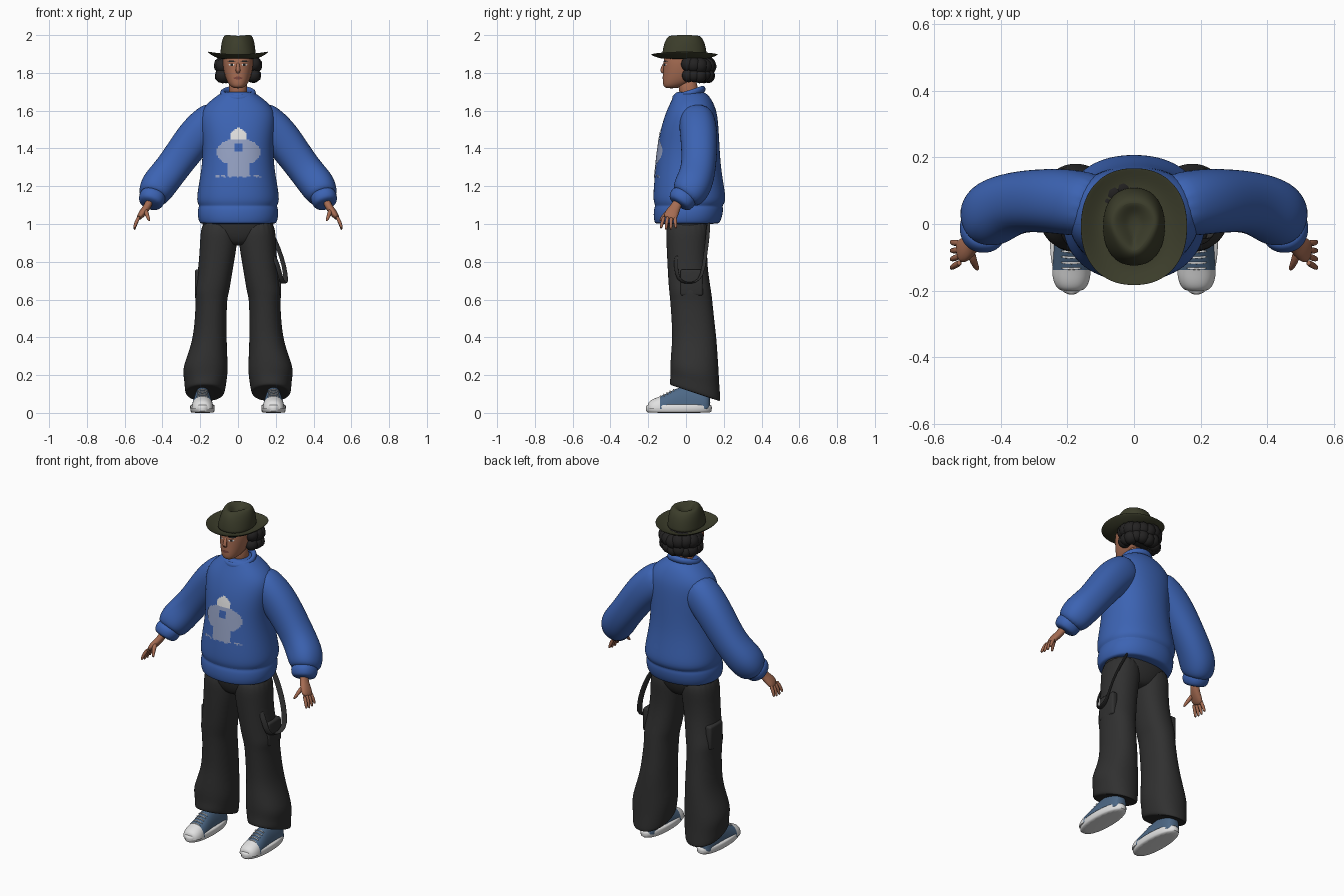
import bpy, bmesh, random
from math import sin, cos, pi, radians
from mathutils import Vector, Matrix
from mathutils.bvhtree import BVHTree

cube = bpy.data.objects.get("Cube")
if cube:
    bpy.data.objects.remove(cube)
random.seed(4)


def material(name, *rgb):
    m = bpy.data.materials.new(name)
    m.use_nodes = True
    m.diffuse_color = (*rgb, 1)
    m.node_tree.nodes["Principled BSDF"].inputs["Base Color"].default_value = (*rgb, 1)
    return m


SKIN = material("warm skin", .38, .15, .085)
BLUE = material("sweater blue", .045, .125, .45)
BLACK = material("trouser black", .03, .03, .03)
OLIVE = material("hat olive", .045, .047, .024)
HAIR = material("dark hair", .017, .016, .016)
DENIM = material("canvas blue", .075, .14, .24)
WHITE = material("white rubber", .75, .75, .75)
GREY = material("print grey", .3, .36, .55)
LIP = material("lip brown", .2, .06, .045)
X, Y, Z = Vector((1, 0, 0)), Vector((0, 1, 0)), Vector((0, 0, 1))


def finish(name, bm, mats, sub=0, angle=60):
    bmesh.ops.recalc_face_normals(bm, faces=bm.faces)
    mesh = bpy.data.meshes.new(name)
    bm.to_mesh(mesh)
    bm.free()
    ob = bpy.data.objects.new(name, mesh)
    bpy.context.collection.objects.link(ob)
    for m in mats:
        mesh.materials.append(m)
    if sub:
        ob.modifiers.new("smooth", "SUBSURF").levels = sub
        ob.modifiers["smooth"].render_levels = sub
    bpy.ops.object.select_all(action="DESELECT")
    bpy.context.view_layer.objects.active = ob
    ob.select_set(True)
    bpy.ops.object.shade_smooth_by_angle(angle=radians(angle))
    return ob


def oval(c, ru, rv, u=X, v=Y, n=20):
    # slightly squared ellipse around c
    def soft(t):
        return abs(t) ** .9 * (1 if t > 0 else -1)
    return [Vector(c) + u * ru * soft(cos(2 * pi * i / n)) + v * rv * soft(sin(2 * pi * i / n))
            for i in range(n)]


def skin(name, rings, mat, sub=2):
    # surface through successive rings, closed at both ends
    bm = bmesh.new()
    loops = [[bm.verts.new(p) for p in ring] for ring in rings]
    n = len(loops[0])
    for a, b in zip(loops, loops[1:]):
        for i in range(n):
            bm.faces.new((a[i], a[(i + 1) % n], b[(i + 1) % n], b[i]))
    bm.faces.new(loops[0])
    bm.faces.new(loops[-1])
    return finish(name, bm, [mat], sub)


def stack(name, rows, mat, cx=0, slope=lambda z: 0):
    # horizontal sections: height, front, back, half width, optional x shift
    rings = []
    for z, front, back, rx, *dx in rows:
        v = Y - Z * slope(z)
        rings.append(oval((cx + (dx[0] if dx else 0), (front + back) / 2, z), rx, (back - front) / 2, X, v))
    return skin(name, rings, mat)


def tube(name, path, radii, mat, ref=Y, n=14, side=1, sub=1):
    pts = [Vector((p[0] * side, p[1], p[2])) for p in path]
    rings = []
    for i, p in enumerate(pts):
        t = (pts[min(i + 1, len(pts) - 1)] - pts[max(i - 1, 0)]).normalized()
        u = t.cross(ref).normalized()
        r = radii[min(i, len(radii) - 1)]
        rings.append(oval(p, r[0], r[1], u, u.cross(t), n))
    return skin(name, rings, mat, sub)


def painted(name, target, box, cells, rule, mats, gap=.004):
    # thin plate of small cells laid on the front of a target; rule gives the colour or None
    tree = BVHTree.FromObject(target, bpy.context.evaluated_depsgraph_get())
    x0, x1, z0, z1 = box
    bm = bmesh.new()
    nx, nz = cells
    for i in range(nx):
        for j in range(nz):
            k = rule((i + .5) / nx * 2 - 1, (j + .5) / nz * 2 - 1)
            if k is None:
                continue
            corners = []
            for a, b in ((0, 0), (1, 0), (1, 1), (0, 1)):
                start = Vector((x0 + (x1 - x0) * (i + a) / nx, -1, z0 + (z1 - z0) * (j + b) / nz))
                hit = tree.ray_cast(start, Y)[0]
                if hit:
                    corners.append(bm.verts.new(hit - Y * gap))
            if len(corners) == 4:
                bm.faces.new(corners).material_index = k
    bmesh.ops.remove_doubles(bm, verts=bm.verts, dist=.0001)
    return finish(name, bm, mats)


# Sweater body, collar
torso = stack("sweater_body", [
    (1.0, -.16, .17, .195), (1.005, -.168, .18, .206), (1.04, -.175, .195, .217), (1.085, -.172, .2, .215),
    (1.097, -.163, .193, .206), (1.12, -.177, .216, .224), (1.2, -.173, .203, .212),
    (1.3, -.163, .187, .194), (1.4, -.152, .18, .188), (1.5, -.137, .175, .2), (1.58, -.112, .168, .205),
    (1.63, -.09, .152, .175), (1.67, -.07, .13, .125), (1.695, -.06, .105, .09), (1.7, -.04, .08, .06)], BLUE)
ring = [Vector((.082 * cos(a), .015 + .075 * sin(a), 1.69 + .024 * sin(a)))
        for a in (2 * pi * i / 28 for i in range(28))]
bm = bmesh.new()
loops = []
for p in ring:
    out = Vector((p.x, p.y - .015, 0)).normalized()
    loops.append([bm.verts.new(q) for q in oval(p, .015, .02, out, Z, 8)])
for k, a in enumerate(loops):
    b = loops[(k + 1) % len(loops)]
    for i in range(8):
        bm.faces.new((a[i], a[(i + 1) % 8], b[(i + 1) % 8], b[i]))
finish("sweater_collar", bm, [BLUE], 1)


# Abstract chest print
def print_rule(x, z):
    if x * x / .12 + (z - .66) ** 2 / .1 < 1:
        return 1 if z > .55 else 0
    if abs(x) < .16 and .05 < z < .4:
        return None
    if x * x / .9 + (z - .02) ** 2 / .3 < 1 and not (z < -.25 and .3 < abs(x) < .42):
        return 0
    return 0 if abs(x) < .5 and -.95 < z < -.2 or z < -.92 and random.random() < .5 else None


painted("chest_print", torso, (-.12, .125, 1.245, 1.51), (34, 38), print_rule, [GREY, WHITE])

# Neck, head, nose
tube("neck", [(0, .03, 1.64), (0, .015, 1.7), (0, .0, 1.78)], [(.05, .052)], SKIN)
head = stack("head", [
    (1.718, -.105, -.05, .02), (1.728, -.12, -.02, .04), (1.75, -.124, .04, .057), (1.785, -.123, .08, .071),
    (1.83, -.121, .09, .08), (1.88, -.12, .1, .083), (1.93, -.1, .09, .07)], SKIN)
tube("nose", [(0, -.112, 1.856), (0, -.121, 1.835), (0, -.13, 1.811), (0, -.118, 1.797)],
     [(.006, .007), (.008, .009), (.011, .015), (.006, .01)], SKIN, X, 10)


# Painted face
def disc(x, z):
    return 0 if x * x + z * z < 1 else None


def eye_rule(x, z):
    return None if disc(x, z) is None else (1 if abs(x) < .45 or z > .4 else 0)


painted("lips", head, (-.024, .024, 1.765, 1.78), (14, 8), disc, [LIP], .002)
for side, label in ((1, "left_"), (-1, "right_")):
    x = .034 * side
    painted(label + "eye", head, (x - .015, x + .015, 1.837, 1.85), (14, 8), eye_rule, [WHITE, HAIR], .002)
    painted(label + "eyebrow", head, (x - .021, x + .021, 1.858, 1.866), (10, 4), disc, [HAIR], .003)

# Curly hair
bm = bmesh.new()
bmesh.ops.create_icosphere(bm, subdivisions=3, radius=1,
                           matrix=Matrix.Translation((0, .06, 1.83)) @ Matrix.Diagonal((.1, .085, .07, 1)))
for i in range(11):
    a = radians(-25 + 23 * i)
    for z, r in ((1.787, .038), (1.84, .044)):
        spot = Vector((.088 * cos(a), .045 + .072 * sin(a), z + random.uniform(-.006, .006)))
        bmesh.ops.create_icosphere(bm, subdivisions=2, radius=r * random.uniform(.92, 1.1),
                                   matrix=Matrix.Translation(spot))
finish("curly_hair", bm, [HAIR])


# Hat: brim turned up at the sides, pinched and dented crown
def hat_ring(z, rx, ry, lift=0, pinch=0):
    ring = oval((0, -.008, z), rx, ry, n=32)
    for p in ring:
        p.z += lift * (p.x / rx) ** 2
        if p.y < 0:
            p.x *= 1 + pinch * p.y / ry
    return ring


skin("hat_brim", [hat_ring(1.874, .08, .1), hat_ring(1.876, .11, .13), hat_ring(1.892, .158, .174, .013),
                  hat_ring(1.9, .162, .178, .014), hat_ring(1.899, .157, .173, .013),
                  hat_ring(1.884, .11, .13), hat_ring(1.886, .08, .1)], OLIVE)
skin("hat_crown", [hat_ring(1.878, .094, .118), hat_ring(1.9, .094, .118), hat_ring(1.93, .092, .114, 0, .08),
                   hat_ring(1.965, .088, .105, 0, .2), hat_ring(1.99, .078, .09, .006, .35),
                   hat_ring(2.0, .062, .072, .004, .45), hat_ring(1.988, .035, .055, 0, .5),
                   hat_ring(1.972, .016, .03, 0, .5)], OLIVE)

stack("trouser_seat", [(.885, -.05, .06, .04), (.9, -.08, .09, .1), (.94, -.1, .115, .17),
                       (1.0, -.112, .132, .195), (1.06, -.11, .13, .19)], BLACK)

for side, label in ((1, "left_"), (-1, "right_")):
    # Sleeve and ribbed cuff
    tube(label + "sleeve", [(.09, .05, 1.58), (.15, .06, 1.535), (.23, .07, 1.46), (.33, .07, 1.32), (.385, .055, 1.25),
                            (.425, .035, 1.2), (.448, .008, 1.155), (.455, -.01, 1.135)],
         [(.09, .085), (.105, .1), (.103, .1), (.092, .093), (.094, .096), (.096, .1), (.085, .09), (.06, .065)],
         BLUE, n=18, side=side, sub=2)
    tube(label + "cuff", [(.445, 0, 1.165), (.452, -.012, 1.145), (.462, -.03, 1.115), (.467, -.04, 1.1)],
         [(.06, .06), (.074, .078), (.068, .07), (.05, .054)], BLUE, side=side, sub=2)

    # Hand
    tube(label + "palm", [(.465, -.035, 1.13), (.48, -.055, 1.09), (.505, -.075, 1.06), (.53, -.088, 1.025)],
         [(.022, .026), (.02, .027), (.021, .038), (.013, .038)], SKIN, side=side, sub=2)
    for f, finger in zip((-1.5, -.5, .5, 1.5), ("index", "middle", "ring", "little")):
        tube(label + finger + "_finger", [(.52, -.086 + .019 * f, 1.045), (.542, -.092 + .023 * f, 1.005),
                                          (.55, -.093 + .027 * f, .962 + .008 * abs(f))],
             [(.011, .011), (.01, .01), (.007, .007)], SKIN, n=8, side=side)
    tube(label + "thumb", [(.492, -.075, 1.08), (.483, -.115, 1.05), (.467, -.14, 1.012)],
         [(.015, .015), (.012, .012), (.007, .007)], SKIN, n=8, side=side)

    # Flared trouser leg with slanted hem, cargo pocket
    leg = [(1.04, -.11, .13, .098, .098), (.9, -.105, .115, .1, .102), (.8, -.1, .112, .094, .114),
           (.7, -.095, .125, .092, .128), (.64, -.09, .135, .094, .14), (.6, -.085, .14, .083, .141),
           (.5, -.078, .15, .085, .144), (.4, -.073, .162, .09, .149), (.32, -.08, .168, .103, .16),
           (.23, -.085, .175, .123, .174), (.17, -.082, .178, .113, .172), (.12, -.088, .184, .108, .175),
           (.1, -.085, .182, .1, .175), (.11, -.05, .15, .07, .175)]
    leg = [(z, f, b, r, cx * side) for z, f, b, r, cx in leg]
    stack(label + "trouser_leg", leg, BLACK, slope=lambda z: max(0, .34 - z) * 1.4)
    bm = bmesh.new()
    bmesh.ops.create_cube(bm, matrix=Matrix.Translation((.208 * side, .03, .69)) @ Matrix.Diagonal((.04, .12, .14, 1)))
    bmesh.ops.bevel(bm, geom=bm.edges[:], offset=.012, segments=3, affect="EDGES", profile=.5)
    finish(label + "cargo_pocket", bm, [BLACK])

    # Shoe: rubber sole, canvas upper with white toe, laces
    cx = .188 * side
    skin(label + "shoe_sole", [oval((cx, -.038, z), rx, ry) for z, rx, ry in (
        (0, .058, .168), (.004, .065, .177), (.04, .067, .178), (.046, .062, .172))], WHITE, 1)
    rows = [(-.203, .03, .05), (-.19, .047, .066), (-.165, .057, .078), (-.14, .059, .087), (-.1, .057, .105),
            (-.06, .053, .128), (0, .05, .145), (.08, .05, .14), (.13, .04, .12)]
    rings = [oval((cx, y, .02), rx, top - .02, X, Z) for y, rx, top in rows]
    for p in (p for r in rings for p in r):
        p.z = max(p.z, .02)
    upper = skin(label + "shoe_upper", rings, DENIM)
    upper.data.materials.append(WHITE)
    for face in upper.data.polygons:
        face.material_index = int(face.center.y < -.14)
    for k in range(5):
        y = -.132 + .017 * k
        top = .094 + .5 * (y + .132)
        tube(label + "lace", [(cx - .034, y, top - .016), (cx, y - .004, top + .002), (cx + .034, y, top - .016)],
             [(.004, .004)], WHITE, n=6)

# Hanging strap on the left hip
tube("hip_strap", [(.14, .12, 1.02), (.19, .115, .93), (.235, .1, .82), (.255, .085, .72), (.25, .05, .69),
                   (.24, 0, .685), (.228, -.045, .705), (.212, -.055, .78), (.185, -.05, .84)],
     [(.005, .016)], BLACK, Vector((.75, .66, .1)), 8)
